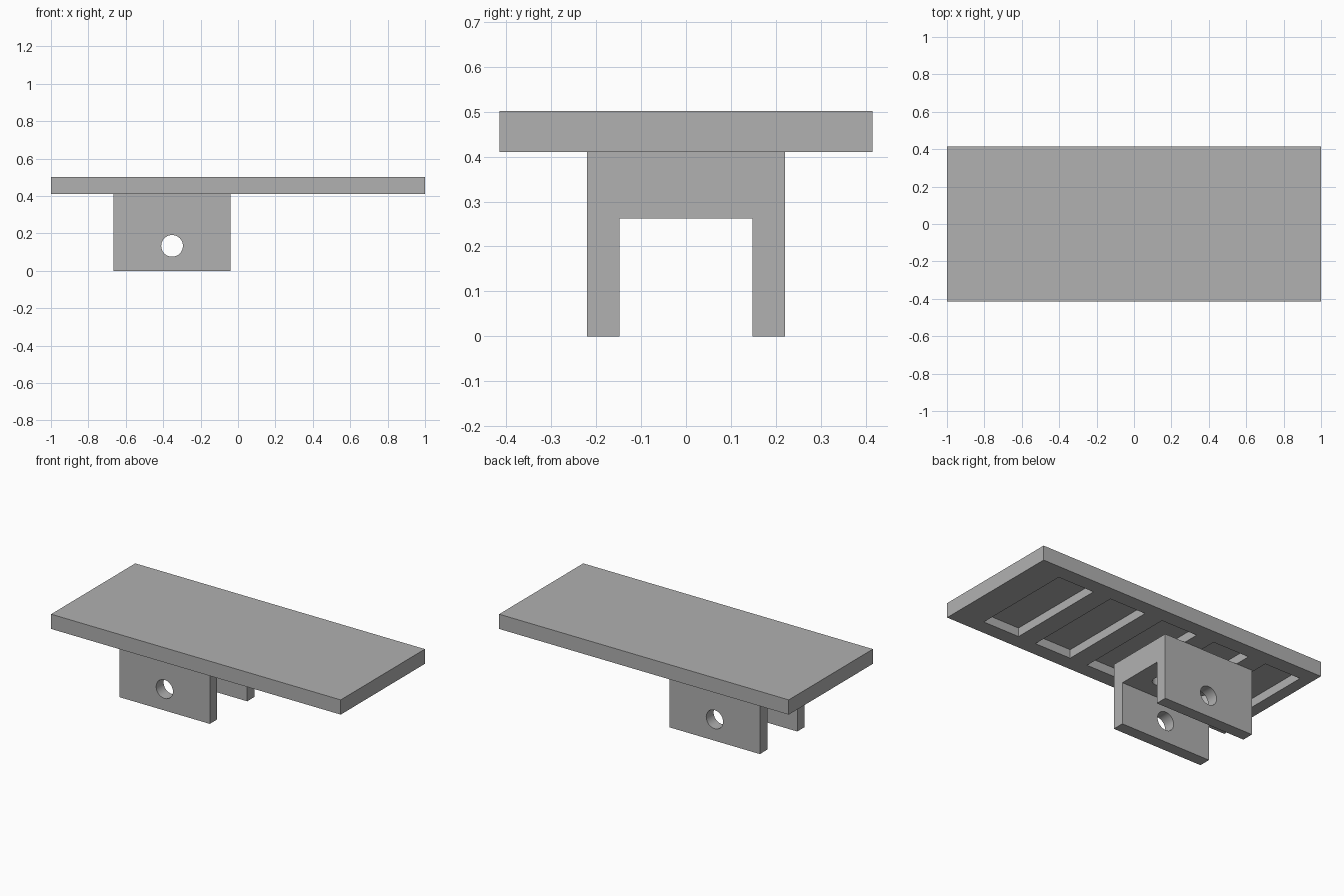
import bpy
import bmesh
import math
from mathutils import Matrix, Vector

cube = bpy.data.objects.get("Cube")
if cube:
    bpy.data.objects.remove(cube, do_unlink=True)

GREY = (0.44, 0.44, 0.44, 1.0)
grey = bpy.data.materials.new("plain grey")
grey.use_nodes = True
grey.diffuse_color = GREY
grey.node_tree.nodes["Principled BSDF"].inputs["Base Color"].default_value = GREY


def make_object(name, bm):
    bmesh.ops.recalc_face_normals(bm, faces=bm.faces)
    mesh = bpy.data.meshes.new(name)
    bm.to_mesh(mesh)
    bm.free()
    mesh.materials.append(grey)
    obj = bpy.data.objects.new(name, mesh)
    bpy.context.collection.objects.link(obj)
    return obj


def add_box(bm, low, high):
    low, high = Vector(low), Vector(high)
    size = high - low
    matrix = Matrix.Translation((low + high) / 2) @ Matrix.Diagonal((*size, 1))
    bmesh.ops.create_cube(bm, size=1, matrix=matrix)


def add_rod(bm, centre, radius, length, turn=0.0):
    matrix = Matrix.Translation(centre) @ Matrix.Rotation(turn, 4, 'X')
    bmesh.ops.create_cone(bm, cap_ends=True, segments=48, radius1=radius,
                          radius2=radius, depth=length, matrix=matrix)


def cut(obj, bm):
    """Subtract the shapes in bm and bake the result."""
    cutter = make_object(obj.name + "_cutter", bm)
    cutter.hide_render = True
    mod = obj.modifiers.new("cut", 'BOOLEAN')
    mod.operation, mod.solver, mod.object = 'DIFFERENCE', 'EXACT', cutter
    bpy.context.view_layer.objects.active = obj
    bpy.ops.object.modifier_apply(modifier=mod.name)
    bpy.data.objects.remove(cutter, do_unlink=True)


UNDER, TOP = 0.41, 0.502

# Platform with five shallow pockets in its underside
bm = bmesh.new()
add_box(bm, (-1, -0.415, UNDER), (1, 0.415, TOP))
platform = make_object("platform", bm)

bm = bmesh.new()
for i in range(5):
    right = 0.813 - 0.3725 * i
    add_box(bm, (right - 0.25, -0.322, UNDER - 0.05),
            (right, 0.322, UNDER + 0.054))
cut(platform, bm)

# Channel bracket: U profile extruded along x
LEFT, RIGHT = -0.665, -0.04
MID = (LEFT + RIGHT) / 2
OUTER, INNER, WEB = 0.221, 0.148, 0.262
half = [(OUTER, UNDER), (OUTER, 0), (INNER, 0), (INNER, WEB)]
profile = half + [(-y, z) for y, z in reversed(half)]
bm = bmesh.new()
face = bm.faces.new([bm.verts.new((LEFT, y, z)) for y, z in profile])
ext = bmesh.ops.extrude_face_region(bm, geom=[face])
moved = [v for v in ext["geom"] if isinstance(v, bmesh.types.BMVert)]
bmesh.ops.translate(bm, verts=moved, vec=(RIGHT - LEFT, 0, 0))
bracket = make_object("bracket", bm)

# Pivot hole through both legs
bm = bmesh.new()
add_rod(bm, (MID, 0, 0.133), 0.058, 1, math.pi / 2)
cut(bracket, bm)

# Screw holes through the web
bm = bmesh.new()
for side in (-1, 1):
    add_rod(bm, (MID + side * 0.16, 0, 0.35), 0.047, 0.3)
cut(bracket, bm)

# Flat faces with smooth hole walls
bpy.ops.object.select_all(action='DESELECT')
bracket.select_set(True)
bpy.context.view_layer.objects.active = bracket
bpy.ops.object.shade_smooth_by_angle(angle=math.radians(30))
